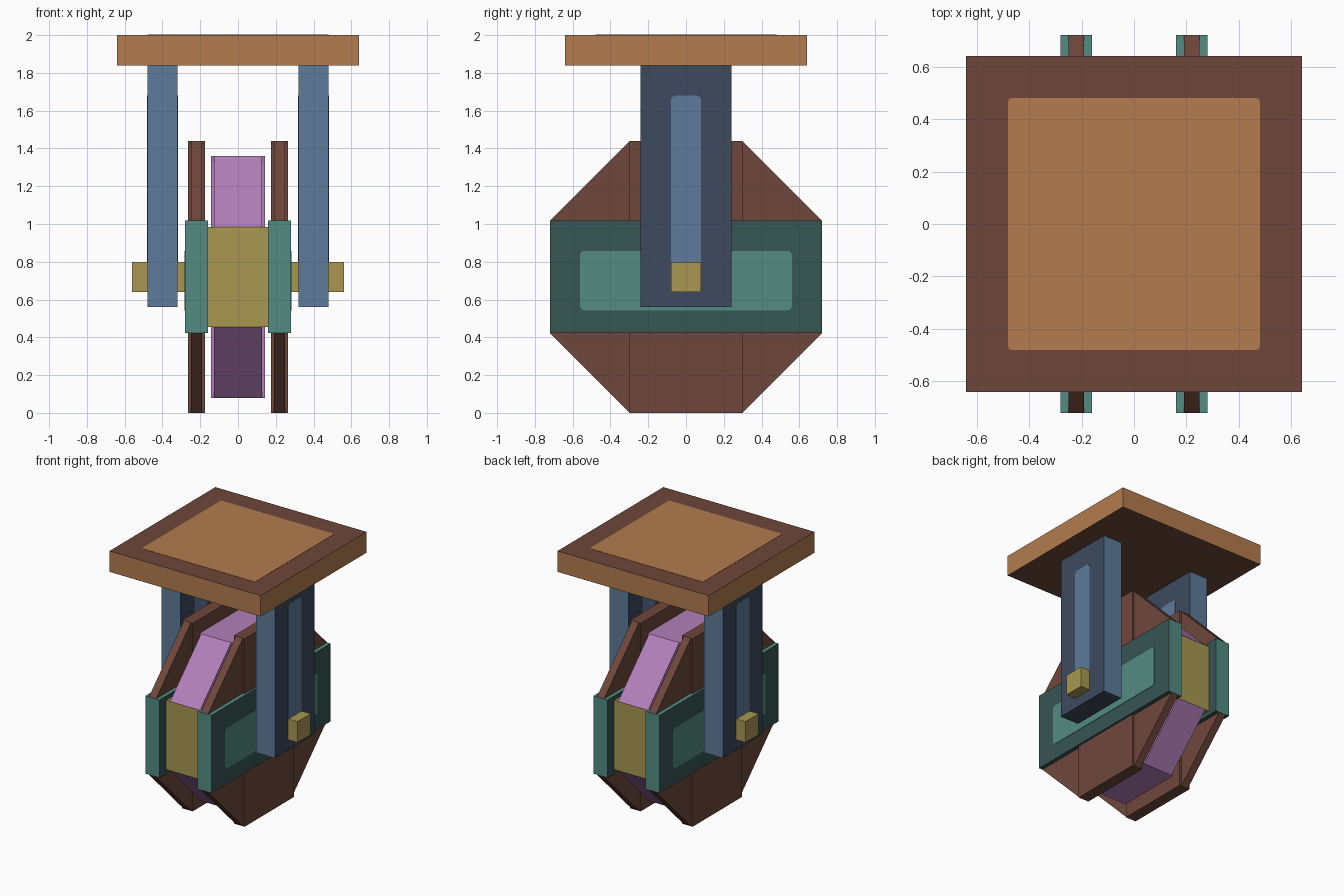
import bpy, bmesh
from math import radians, tan
from mathutils import Matrix, Vector

default_cube = bpy.data.objects.get("Cube")
if default_cube:
    bpy.data.objects.remove(default_cube, do_unlink=True)


def material(name, rgb):
    linear = [((c / 255 + 0.055) / 1.055) ** 2.4 for c in rgb]
    mat = bpy.data.materials.new(name)
    mat.use_nodes = True
    mat.diffuse_color = (*linear, 1)
    mat.node_tree.nodes["Principled BSDF"].inputs["Base Color"].default_value = (*linear, 1)
    return mat


ORANGE = material("orange wood", (179, 124, 78))
BROWN = material("dark brown wood", (110, 71, 59))
BLUE = material("light blue metal", (93, 123, 154))
NAVY = material("dark blue metal", (61, 74, 94))
TEAL = material("light teal", (83, 140, 130))
GREEN = material("dark teal", (54, 86, 84))
YELLOW = material("yellow brass", (168, 151, 81))
LILAC = material("lilac", (179, 127, 187))

AXLE_Z = 0.72


def box(name, centre, size, mats, rule=None, tilt=0, corner_axis=None, corner=0.02):
    """Box tilted about x; rule(normal) picks the material, corner_axis rounds the edges along it."""
    bm = bmesh.new()
    bmesh.ops.create_cube(bm, size=1, matrix=Matrix.Diagonal((*size, 1)))
    if corner_axis is not None:
        edges = [e for e in bm.edges
                 if abs(e.verts[0].co[corner_axis] - e.verts[1].co[corner_axis]) > 0.001]
        bmesh.ops.bevel(bm, geom=edges, offset=corner, segments=2, profile=0.5, affect='EDGES')
    bm.normal_update()
    if rule:
        for f in bm.faces:
            f.material_index = int(rule(f.normal))
    bm.transform(Matrix.Translation(centre) @ Matrix.Rotation(radians(tilt), 4, 'X'))
    mesh = bpy.data.meshes.new(name)
    bm.to_mesh(mesh)
    bm.free()
    for mat in mats:
        mesh.materials.append(mat)
    obj = bpy.data.objects.new(name, mesh)
    bpy.context.collection.objects.link(obj)
    return obj


def wheel(name, x, radius, widths, mat):
    """Octagonal disc from crossing slabs: one upright, two narrower diagonals."""
    side = 2 * radius * tan(radians(22.5))
    for part, tilt, width in (("upright", 0, widths[0]),
                              ("diagonal_a", 45, widths[1]),
                              ("diagonal_b", -45, widths[1])):
        box(f"{name}_{part}", (x, 0, AXLE_Z), (width, side, 2 * radius), [mat], tilt=tilt)
    return side


def sides_or_bottom(n):
    return abs(n.x) > 0.5 or n.z < -0.5


# Mounting board with a light panel on its dark top
box("mounting_board", (0, 0, 1.92), (1.28, 1.28, 0.16), [ORANGE, BROWN],
    rule=lambda n: abs(n.z) > 0.5)
box("board_panel", (0, 0, 1.998), (0.96, 0.96, 0.008), [ORANGE], corner_axis=2, corner=0.012)

# Central wheel with its brass crosspiece, and the axle
side = wheel("sheave", 0, 0.64, (0.284, 0.254), LILAC)
box("sheave_crosspiece", (0, 0, AXLE_Z), (0.32, 1.28, side), [YELLOW])
box("axle", (0, 0, AXLE_Z), (1.12, 0.16, 0.16), [YELLOW])

for label, s in (("left", 1), ("right", -1)):
    # Octagonal cheek and its teal crosspiece
    side = wheel(f"{label}_cheek", s * 0.22, 0.72, (0.09, 0.06), BROWN)
    box(f"{label}_crosspiece", (s * 0.22, 0, AXLE_Z), (0.12, 1.44, side),
        [TEAL, GREEN], rule=sides_or_bottom)
    box(f"{label}_crosspiece_panel", (s * 0.279, 0, 0.70), (0.008, 1.12, 0.316),
        [TEAL], corner_axis=0)
    # Hanging post with a light panel on both broad faces
    box(f"{label}_post", (s * 0.4, 0, 1.20), (0.16, 0.48, 1.28),
        [BLUE, NAVY], rule=sides_or_bottom)
    for face, x in (("outer", 0.479), ("inner", 0.321)):
        box(f"{label}_post_{face}_panel", (s * x, 0, 1.20), (0.008, 0.16, 0.96),
            [BLUE], corner_axis=0, corner=0.025)
